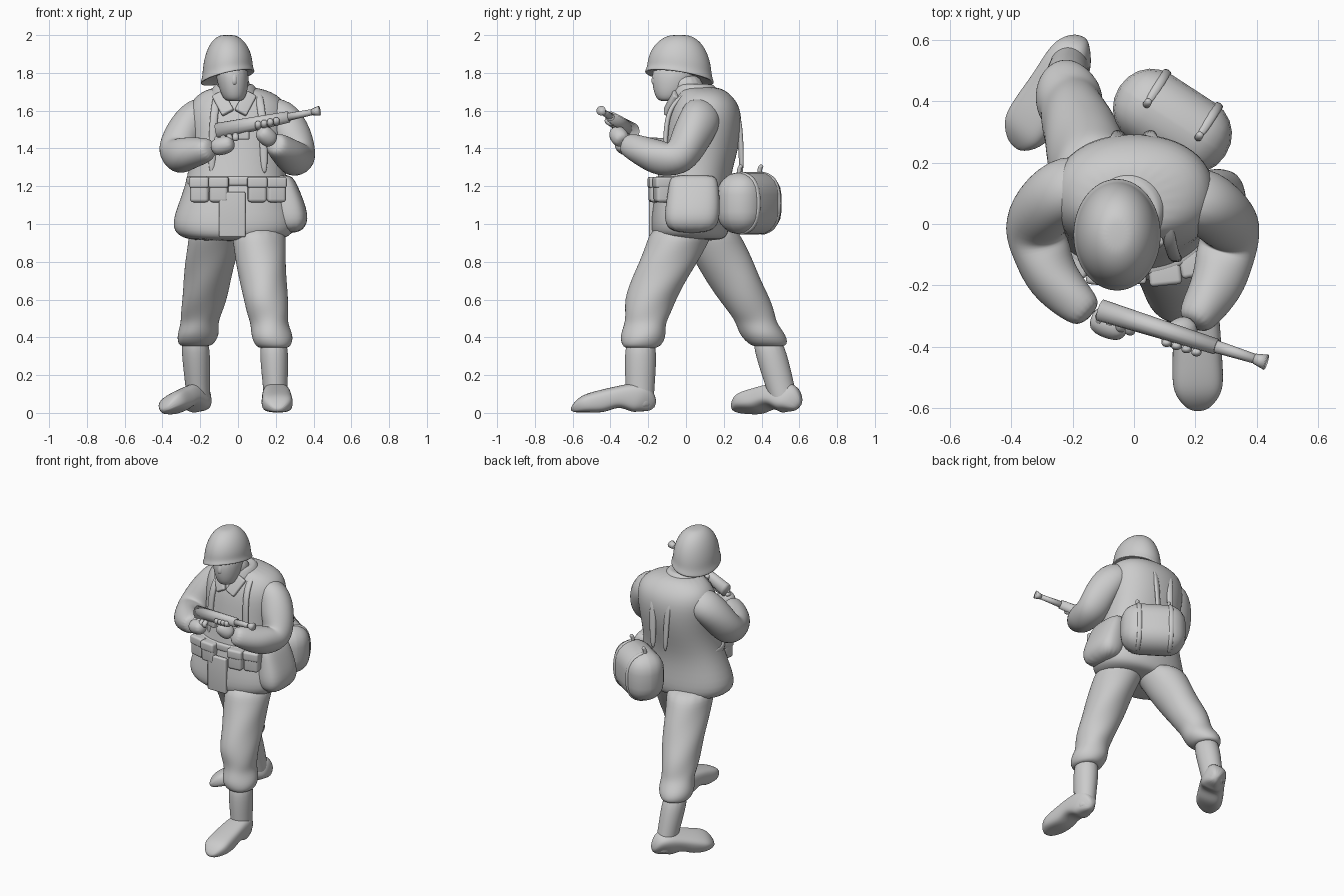
import bpy, bmesh
from math import sin, cos, pi, radians
from mathutils import Vector

default_cube = bpy.data.objects.get("Cube")
if default_cube:
    bpy.data.objects.remove(default_cube, do_unlink=True)

grey = bpy.data.materials.new("plain grey")
grey.use_nodes = True
colour = (.6, .6, .6, 1)
grey.diffuse_color = colour
grey.node_tree.nodes["Principled BSDF"].inputs["Base Color"].default_value = colour

ACROSS, FORWARD, UP = Vector((1, 0, 0)), Vector((0, 1, 0)), Vector((0, 0, 1))


def finish(name, bm, levels):
    """Turn a bmesh into a smooth shaded object, subdivided if asked."""
    bmesh.ops.recalc_face_normals(bm, faces=bm.faces)
    mesh = bpy.data.meshes.new(name)
    bm.to_mesh(mesh)
    bm.free()
    for face in mesh.polygons:
        face.use_smooth = True
    mesh.materials.append(grey)
    obj = bpy.data.objects.new(name, mesh)
    bpy.context.collection.objects.link(obj)
    if levels:
        modifier = obj.modifiers.new("smooth", "SUBSURF")
        modifier.levels = modifier.render_levels = levels
    return obj


def signed_power(value, exponent):
    return abs(value) ** exponent * (1 if value >= 0 else -1)


def loft(name, points, widths, depths=None, side=None, square=2, fold=0, sides=16, levels=2):
    """Skin oval rings along points; they lie level unless a side direction is given."""
    points = [Vector(point) for point in points]
    if isinstance(widths, float):
        widths = [widths] * len(points)
    if isinstance(depths, float):
        depths = [depths] * len(points)
    depths = depths or widths
    bm = bmesh.new()
    loops = []
    u, v = side or ACROSS, FORWARD
    last = len(points) - 1
    for i, (point, width, depth) in enumerate(zip(points, widths, depths)):
        if side:
            along = (points[min(i + 1, last)] - points[max(i - 1, 0)]).normalized()
            u = (u - along * u.dot(along)).normalized()
            v = along.cross(u)
        loop = []
        for k in range(sides):
            angle = 2 * pi * k / sides
            swell = 1 + fold * sin(3 * angle + 2 * i)
            offset = (u * width * signed_power(cos(angle), 2 / square)
                      + v * depth * signed_power(sin(angle), 2 / square))
            loop.append(bm.verts.new(point + offset * swell))
        loops.append(loop)
    for lower, upper in zip(loops, loops[1:]):
        for k in range(sides):
            after = (k + 1) % sides
            bm.faces.new((lower[k], lower[after], upper[after], upper[k]))
    bm.faces.new(loops[0])
    bm.faces.new(loops[-1])
    return finish(name, bm, levels)


def rounded_box(name, location, size, bevel, turn=0, lean=0, roll=0):
    """Rounded box for bags, pouches and flaps, with angles in degrees."""
    bm = bmesh.new()
    bmesh.ops.create_cube(bm, size=1)
    bmesh.ops.scale(bm, vec=size, verts=bm.verts)
    bmesh.ops.bevel(bm, geom=bm.edges[:], offset=bevel, segments=5,
                    profile=.5, affect="EDGES")
    obj = finish(name, bm, levels=0)
    obj.location = location
    obj.rotation_euler = radians(lean), radians(roll), radians(turn)


# Jacket with a flared skirt, front flap and belt
loft("jacket",
     [(-.02, .02, .91), (-.02, .02, .93), (-.02, .02, 1), (-.01, .03, 1.2), (0, .08, 1.4),
      (0, .1, 1.6), (0, .1, 1.69), (-.02, .07, 1.73)],
     widths=(.2, .3, .345, .265, .25, .28, .22, .1), depths=(.15, .2, .215, .19, .205, .205, .14, .1),
     square=2.2, fold=.01, sides=20)
rounded_box("jacket_flap", (-.03, -.18, 1.05), size=(.14, .03, .24), bevel=.01)
loft("belt", [(-.01, .03, z) for z in (1.2, 1.205, 1.25, 1.255)],
     widths=(.25, .27, .27, .25), depths=(.19, .2, .2, .19), square=2.3, sides=20)

# Collar and lapels
loft("collar", [(-.02, .06, 1.64), (-.02, .05, 1.7), (-.02, .04, 1.75), (-.02, .04, 1.73)],
     widths=(.16, .13, .1, .07))
for sign in (-1, 1):
    rounded_box("lapel", (-.02 + sign * .06, -.08, 1.64), size=(.07, .03, .13), bevel=.01,
                lean=-25, roll=sign * 28)

# Neck, head and nose
loft("neck", [(-.02, .06, 1.6), (-.02, .01, 1.7), (-.03, -.01, 1.8)], widths=.09)
loft("head", [(-.02, -.1, 1.65), (-.02, -.09, 1.66), (-.025, -.07, 1.74), (-.04, -.05, 1.87)],
     widths=(.03, .06, .086, .095), depths=(.03, .07, .115, .13))
loft("nose", [(-.02, -.15, 1.73), (-.02, -.172, 1.75), (-.02, -.15, 1.82)], widths=.02, sides=8)

# Helmet: a blunt dome above a flared rim, sheared to dip at the back and one side
profile = [(1.79, .11), (1.765, .152)]
for step in range(8):
    angle = step * pi / 16
    profile.append((1.8 + .205 * sin(angle), .136 * cos(angle) ** .85))
helmet_centre = Vector((-.055, -.035, 2))
helmet = loft("helmet", [(helmet_centre.x, helmet_centre.y, height) for height, radius in profile],
              widths=[radius for height, radius in profile],
              depths=[radius * 1.28 for height, radius in profile], sides=20)
for vertex in helmet.data.vertices:
    offset = vertex.co - helmet_centre
    vertex.co.z -= offset.z * (offset.x - .7 * offset.y)


# Sleeves and hands
def arm(label, shoulder, elbow, forearm, wrist, knuckles):
    shoulder, elbow, forearm, wrist, knuckles = (
        Vector(joint) for joint in (shoulder, elbow, forearm, wrist, knuckles))
    inner = shoulder + UP * .02
    inner.x *= .4
    loft(label + "_sleeve",
         [inner, shoulder, shoulder.lerp(elbow, .5) + ACROSS * shoulder.x * .08, elbow,
          elbow.lerp(forearm, .5) - UP * .01, forearm, forearm.lerp(wrist, .7), wrist],
         widths=(.09, .115, .108, .1, .098, .088, .07, .05), side=FORWARD, fold=.05)
    loft(label + "_palm", [wrist, wrist.lerp(knuckles, .5), knuckles],
         widths=(.045, .055, .04), side=UP, sides=10)


arm("right", (-.22, .12, 1.57), (-.33, -.01, 1.37), (-.27, -.18, 1.37),
    wrist=(-.14, -.3, 1.4), knuckles=(-.02, -.35, 1.43))
arm("left", (.23, .08, 1.57), (.32, -.03, 1.34), (.27, -.2, 1.37),
    wrist=(.19, -.33, 1.43), knuckles=(.11, -.38, 1.5))

# Rifle: stock, barrel, muzzle, action and bolt on one line
butt, muzzle = Vector((-.11, -.28, 1.49)), Vector((.43, -.45, 1.6))


def on_rifle(fraction):
    return butt.lerp(muzzle, fraction)


def rifle_part(name, start, end, widths, depths=None):
    loft(name, [on_rifle(start), on_rifle(end)], widths, depths, side=FORWARD,
         sides=12, levels=0)


rifle_part("rifle_stock", 0, .7, widths=(.036, .026), depths=(.045, .03))
rifle_part("rifle_barrel", .65, .97, widths=(.022, .015))
rifle_part("rifle_muzzle", .93, 1, widths=(.017, .026))
rounded_box("rifle_action", on_rifle(.2) - UP * .04, size=(.13, .03, .05), bevel=.01, turn=-18)

# Fingers curling round the stock: below for the right hand, above for the left
for label, start, direction in (("right", 0, -1), ("left", .4, 1)):
    for finger in range(4):
        root = on_rifle(start + finger * .06) - UP * .03
        tip = root + UP * .04 * direction
        loft(label + "_finger", [root, root.lerp(tip, .5) - FORWARD * .05, tip - FORWARD * .03],
             widths=.018, side=ACROSS, sides=8)


# Trousers, boots and shoes
def leg(label, hip, knee, cuff, heel, toe):
    hip, knee, cuff, heel, toe = (Vector(joint) for joint in (hip, knee, cuff, heel, toe))
    points, widths, depths = [], [], []
    for step in range(5):
        fraction = step / 4
        points.append(hip.lerp(knee, fraction))
        widths.append(.15 - .03 * fraction)
        depths.append(.175 - .035 * fraction)
    # Cloth pinches below the knee and bunches over the boot
    for fraction, bunch in ((.3, .115), (.5, .104), (.75, .12), (.95, .1), (1, .07)):
        points.append(knee.lerp(cuff, fraction))
        widths.append(bunch * .96)
        depths.append(bunch * 1.05)
    loft(label + "_trouser", points, widths, depths, fold=.04)

    ankle = heel.lerp(toe, .18)
    loft(label + "_boot_shaft",
         [cuff.lerp(ankle, share) for share in (-.2, .2, .5, .8, .95)],
         widths=(.075, .076, .068, .064, .06), depths=(.08, .086, .08, .075, .07))

    # Shoe outline: widening to the toe, sloping down, raised at the arch
    points, widths, depths = [], [], []
    for step in range(9):
        fraction = step / 8
        rounding = (1.1 - (2 * fraction - 1) ** 6) ** .5
        top = (.18 - .1 * fraction) * rounding
        sole = .025 if step in (3, 4) else 0
        points.append(heel.lerp(toe, fraction) + UP * (top + sole) / 2)
        widths.append((.066 + .02 * fraction) * rounding)
        depths.append((top - sole) / 2)
    loft(label + "_shoe", points, widths, depths, side=ACROSS, square=3)


leg("left", hip=(.1, 0, 1), knee=(.145, -.19, .6), cuff=(.19, -.24, .34),
    heel=(.2, -.165, 0), toe=(.21, -.61, 0))
leg("right", hip=(-.11, .09, 1), knee=(-.18, .31, .6), cuff=(-.225, .44, .35),
    heel=(-.165, .6, 0), toe=(-.39, .25, 0))

# Shoulder straps arching from the belt front over to the back
for label, sign in (("left", 1), ("right", -1)):
    arch = []
    for step in range(13):
        angle = pi * step / 12
        arch.append((sign * (.14 - .03 * angle), .09 - .205 * cos(angle),
                     1.25 + .455 * max(sin(angle), 0) ** .4))
    loft(label + "_strap", arch, widths=.022, depths=.014, side=ACROSS, sides=8, square=3)

# Ammunition pouches along the belt front
for x in (-.2, -.1, .1, .2):
    y = x * x - .165
    rounded_box("belt_pouch", (x, y, 1.18), size=(.1, .08, .13), bevel=.018, turn=60 * x)
    rounded_box("belt_pouch_flap", (x, y, 1.22), size=(.106, .09, .06), bevel=.014, turn=60 * x)

# Haversack on the left hip, slung outward at the bottom
loft("haversack",
     [(.23, .04, 1.26), (.24, .04, 1.24), (.26, .04, 1.15), (.285, .03, 1.02), (.28, .03, .95)],
     widths=(.04, .06, .08, .1, .05), depths=(.1, .13, .14, .155, .11), square=2.8)

# Pack on the lower back with wrapping straps and loops
pack, pack_across, pack_out = Vector((.125, .335, 1.11)), Vector((.84, -.54, 0)), Vector((.54, .84, 0))
rounded_box("pack", pack, size=(.41, .25, .33), bevel=.12, turn=-33)
for offset in (-.1, .1):
    centre = pack + pack_across * offset
    wrap = []
    for step in range(7):
        angle = pi * (step / 6 - .5)
        wrap.append(centre + pack_out * .128 * cos(angle) ** .6 - UP * .165 * sin(angle))
    loft("pack_strap", wrap, widths=.016, depths=.01, side=pack_across, sides=8)
    top = centre + UP * .13
    loft("pack_loop", [top, top + UP * .06, top + UP * .07 + pack_out * .02],
         widths=.014, side=pack_across, sides=8)
